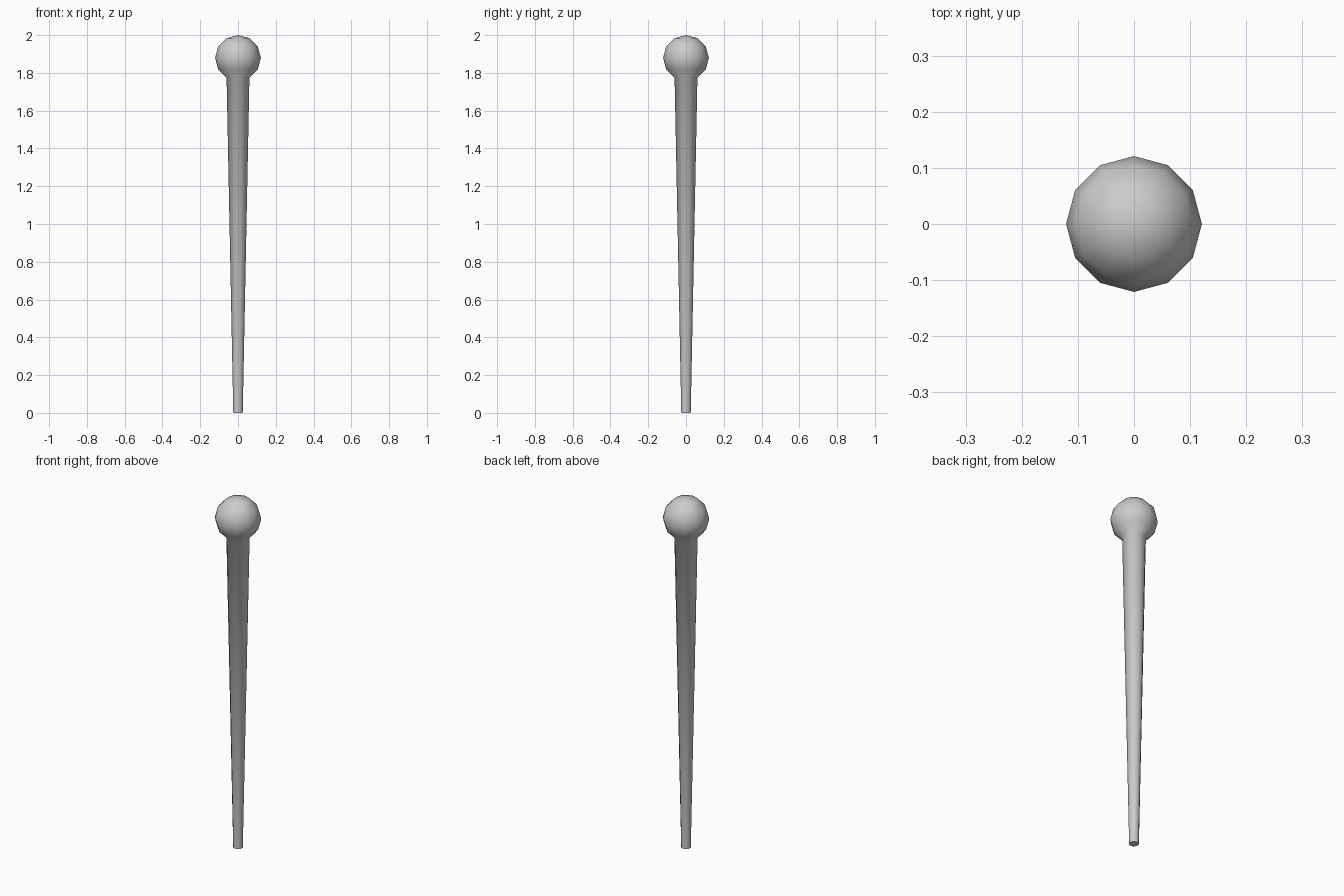
import bpy, bmesh, math

if "Cube" in bpy.data.objects:
    bpy.data.objects.remove(bpy.data.objects["Cube"])

SIDES = 12
R, CENTRE = 0.121, 1.879

# Profile (radius, height): tapered shaft, then ball head in 30 degree steps
profile = [(0.025, 0.0)]
for deg in range(-60, 90, 30):
    a = math.radians(deg)
    profile.append((R * math.cos(a), CENTRE + R * math.sin(a)))

bm = bmesh.new()
rings = []
for r, z in profile:
    rings.append([bm.verts.new((r * math.cos(2 * math.pi * i / SIDES),
                                r * math.sin(2 * math.pi * i / SIDES), z))
                  for i in range(SIDES)])

# Side walls
for low, high in zip(rings, rings[1:]):
    for i in range(SIDES):
        j = (i + 1) % SIDES
        bm.faces.new((low[i], low[j], high[j], high[i]))

# Flat tip at the bottom, pole of the ball at the top
bm.faces.new(rings[0][::-1])
pole = bm.verts.new((0, 0, CENTRE + R))
for i in range(SIDES):
    bm.faces.new((rings[-1][i], rings[-1][(i + 1) % SIDES], pole))

mesh = bpy.data.meshes.new("ball_headed_rod")
bm.to_mesh(mesh)
bm.free()
rod = bpy.data.objects.new("ball_headed_rod", mesh)
bpy.context.collection.objects.link(rod)

# Smooth sides and ball, sharp rim at the tip
bpy.context.view_layer.objects.active = rod
rod.select_set(True)
bpy.ops.object.shade_smooth_by_angle(angle=math.radians(60))
